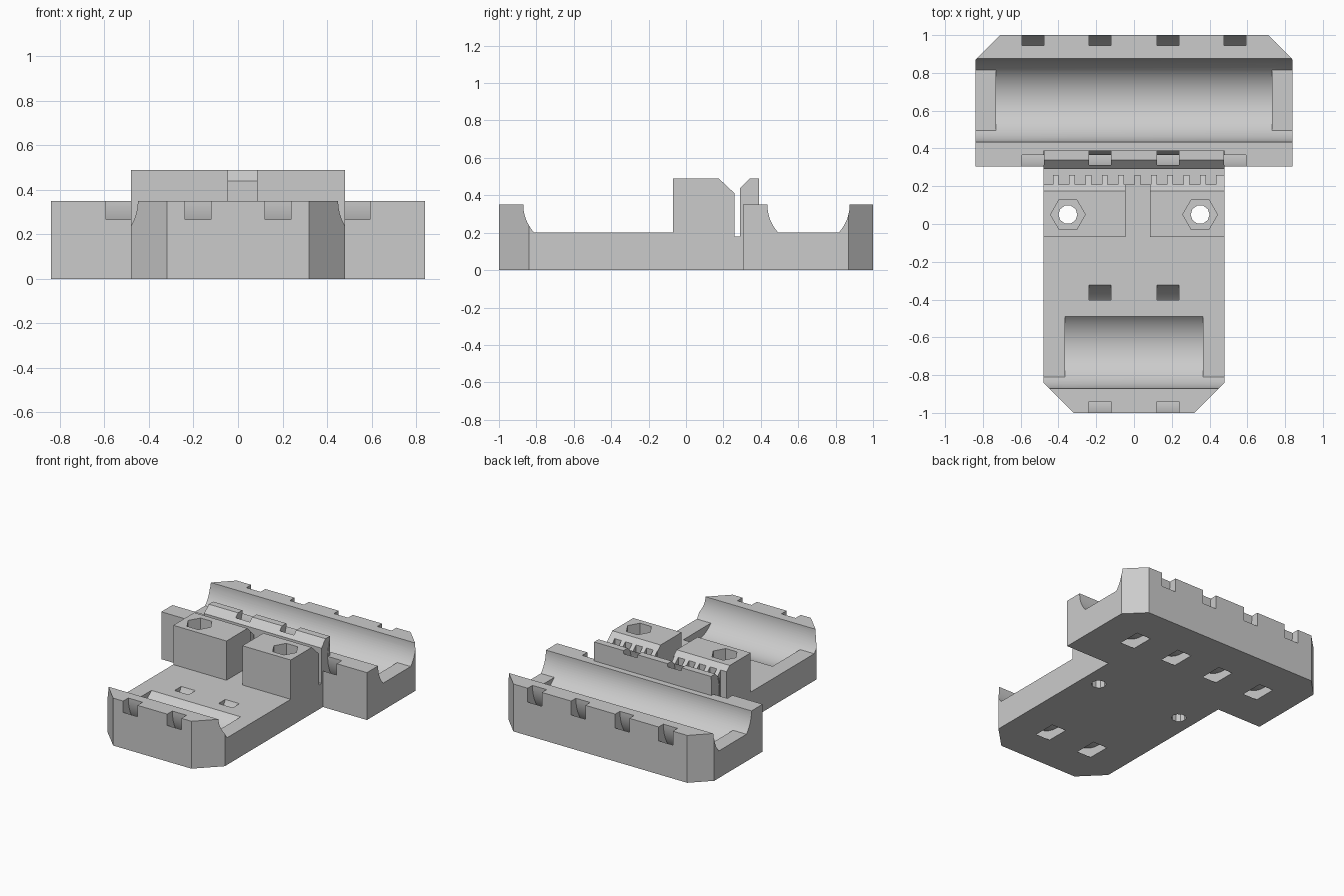
import bpy, bmesh, math
from mathutils import Vector

cube = bpy.data.objects.get("Cube")
if cube:
    bpy.data.objects.remove(cube, do_unlink=True)

grey = bpy.data.materials.new("light_grey")
grey.use_nodes = True
grey.diffuse_color = (0.6, 0.6, 0.6, 1)
grey.node_tree.nodes["Principled BSDF"].inputs["Base Color"].default_value = (0.6, 0.6, 0.6, 1)


def prism(name, pts, lo, hi, axis="X"):
    """Extrude a 2D outline: (y, z) along X or (x, y) along Z."""
    bm = bmesh.new()
    place = (lambda a, b, c: (c, a, b)) if axis == "X" else (lambda a, b, c: (a, b, c))
    face = bm.faces.new([bm.verts.new(place(a, b, lo)) for a, b in pts])
    out = bmesh.ops.extrude_face_region(bm, geom=[face])
    verts = [g for g in out["geom"] if isinstance(g, bmesh.types.BMVert)]
    bmesh.ops.translate(bm, verts=verts, vec=Vector(place(0, 0, hi - lo)))
    bmesh.ops.recalc_face_normals(bm, faces=bm.faces)
    mesh = bpy.data.meshes.new(name)
    bm.to_mesh(mesh)
    bm.free()
    mesh.materials.append(grey)
    ob = bpy.data.objects.new(name, mesh)
    bpy.context.scene.collection.objects.link(ob)
    return ob


def box(name, x0, x1, y0, y1, z0, z1):
    return prism(name, [(y0, z0), (y1, z0), (y1, z1), (y0, z1)], x0, x1)


def circle(cx, cy, r, n):
    return [(cx + r * math.cos(math.tau * i / n), cy + r * math.sin(math.tau * i / n)) for i in range(n)]


def combine(target, tool, operation="DIFFERENCE"):
    """Apply a boolean and discard the tool."""
    mod = target.modifiers.new("bool", "BOOLEAN")
    mod.operation, mod.solver, mod.object = operation, "EXACT", tool
    graph = bpy.context.evaluated_depsgraph_get()
    mesh = bpy.data.meshes.new_from_object(target.evaluated_get(graph))
    target.modifiers.clear()
    target.data = mesh
    bpy.data.objects.remove(tool, do_unlink=True)


TOP, FLOOR, BORE = 0.35, 0.20, 0.22
SIDE = math.asin((TOP - FLOOR) / BORE)


def trough(cy, full):
    """Half-round groove outline, cut off flat at the floor unless full."""
    angles = [math.pi + SIDE * i / 10 for i in range(11)]
    if full:
        angles += [math.pi + SIDE + (math.pi - 2 * SIDE) * i / 30 for i in range(1, 30)]
    angles += [math.tau - SIDE + SIDE * i / 10 for i in range(11)]
    arc = [(cy + BORE * math.cos(a), TOP + BORE * math.sin(a)) for a in angles]
    return arc + [(cy + BORE, 0.6), (cy - BORE, 0.6)]


# T-shaped base plate with chamfered corners
half = [(0.32, -1), (0.48, -0.84), (0.48, 0.305), (0.84, 0.305), (0.84, 0.87), (0.71, 1)]
outline = half + [(-x, y) for x, y in reversed(half)]
carriage = prism("carriage", outline, 0, TOP, "Z")

# low floor between the front bearing and the rear block
combine(carriage, box("floor_cut", -0.6, 0.6, -0.65, 0.305, FLOOR, 0.6))

# belt clamp: bevelled block and rear strip, parted by the belt slot
clamp = [(-0.07, 0.1), (0.39, 0.1), (0.39, 0.49), (0.34, 0.49), (0.29, 0.44),
         (0.26, 0.41), (0.175, 0.49), (-0.07, 0.49)]
combine(carriage, prism("clamp", clamp, -0.48, 0.48), "UNION")
combine(carriage, box("gap_cut", -0.045, 0.085, -0.2, 0.275, FLOOR, 0.6))
combine(carriage, box("belt_slot", -0.6, 0.6, 0.26, 0.29, 0.18, 0.6))

# belt teeth notches
for i in range(11):
    x = -0.485 + 0.0865 * i
    combine(carriage, box("tooth_cut", x, x + 0.055, 0.21, 0.275, 0.18, 0.6))

# bearing seats and tie channels: centre y, seat half length, tie positions
for cy, length, ties in ((-0.65, 0.365, (0.18,)), (0.655, 0.73, (0.18, 0.535))):
    combine(carriage, prism("end_cut", trough(cy, False), -0.9, 0.9))
    combine(carriage, prism("seat_cut", trough(cy, True), -length, length))
    for x in [s * t for t in ties for s in (-1, 1)]:
        ring = prism("tie_ring", circle(cy, TOP, 0.36, 96), x - 0.058, x + 0.058)
        core = prism("tie_core", circle(cy, TOP, 0.29, 96), x - 0.1, x + 0.1)
        combine(ring, core)
        combine(carriage, ring)

# screw holes with hexagonal nut pockets
for x in (-0.35, 0.35):
    combine(carriage, prism("nut_cut", circle(x, 0.05, 0.092, 6), 0.35, 0.6, "Z"))
    combine(carriage, prism("hole_cut", circle(x, 0.05, 0.05, 10), -0.1, 0.6, "Z"))

bpy.ops.object.select_all(action="DESELECT")
bpy.context.view_layer.objects.active = carriage
carriage.select_set(True)
bpy.ops.object.shade_smooth_by_angle(angle=math.radians(25))
